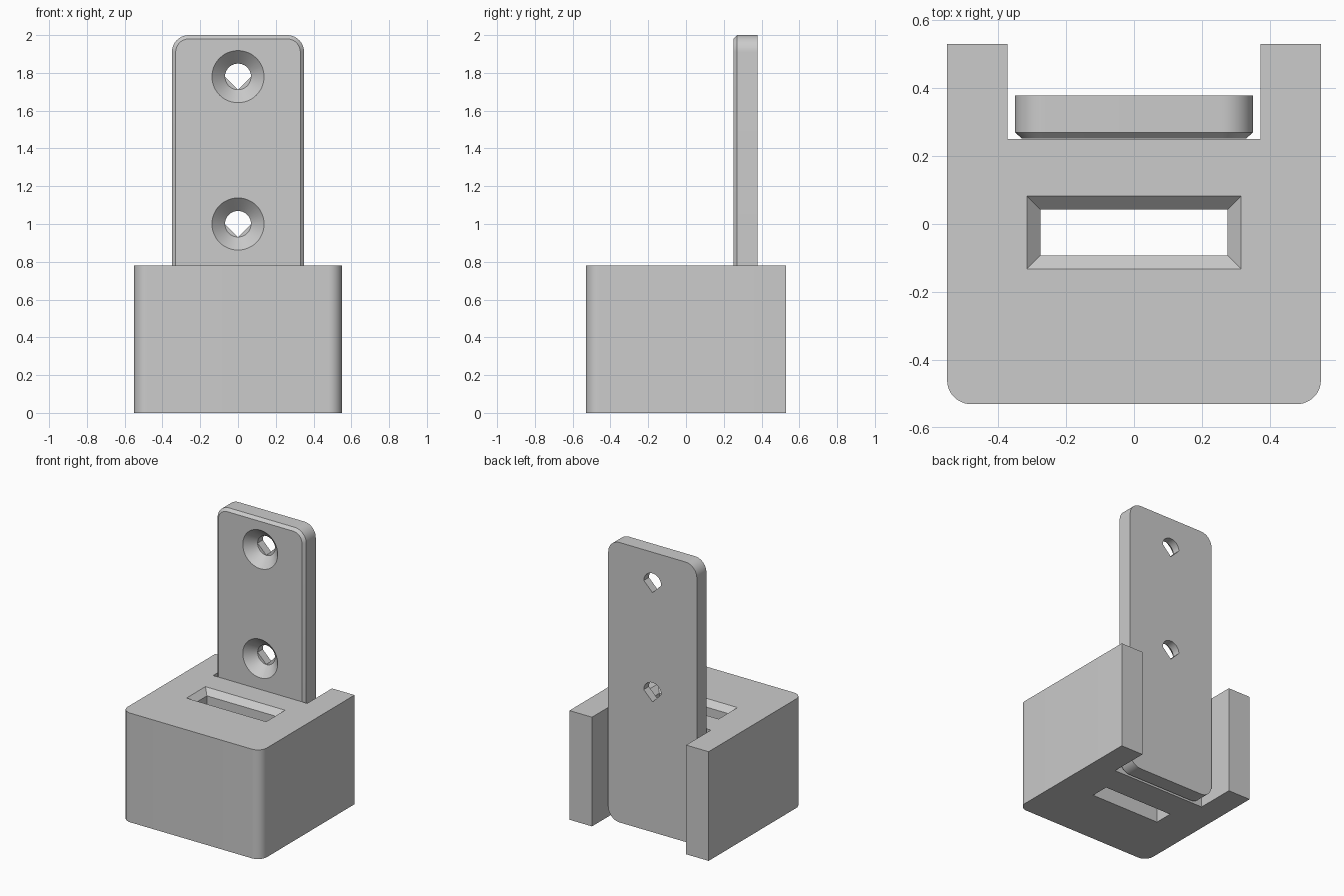
import bpy
import bmesh
from math import cos, sin, pi, radians

cube = bpy.data.objects.get("Cube")
if cube:
    bpy.data.objects.remove(cube, do_unlink=True)

grey = bpy.data.materials.new("light_grey")
grey.use_nodes = True
grey.diffuse_color = (0.6, 0.6, 0.6, 1)
grey.node_tree.nodes["Principled BSDF"].inputs["Base Color"].default_value = (0.6, 0.6, 0.6, 1)


def loft(name, rings):
    """Closed solid through matching rings of points, capped at both ends."""
    bm = bmesh.new()
    loops = [[bm.verts.new(p) for p in ring] for ring in rings]
    for a, b in zip(loops, loops[1:]):
        for i in range(len(a)):
            j = (i + 1) % len(a)
            bm.faces.new((a[i], a[j], b[j], b[i]))
    bm.faces.new(loops[0])
    bm.faces.new(loops[-1])
    bmesh.ops.recalc_face_normals(bm, faces=bm.faces)
    mesh = bpy.data.meshes.new(name)
    bm.to_mesh(mesh)
    bm.free()
    mesh.materials.append(grey)
    obj = bpy.data.objects.new(name, mesh)
    bpy.context.collection.objects.link(obj)
    return obj


def activate(obj):
    bpy.ops.object.select_all(action='DESELECT')
    obj.select_set(True)
    bpy.context.view_layer.objects.active = obj


def cut(obj, cutter):
    cutter.hide_render = True
    activate(obj)
    mod = obj.modifiers.new("cut", 'BOOLEAN')
    mod.operation = 'DIFFERENCE'
    mod.solver = 'EXACT'
    mod.object = cutter
    bpy.ops.object.modifier_apply(modifier=mod.name)
    bpy.data.objects.remove(cutter, do_unlink=True)


def arc(cx, cy, r, start, end, steps):
    return [(cx + r * cos(radians(start + (end - start) * i / steps)),
             cy + r * sin(radians(start + (end - start) * i / steps)))
            for i in range(steps + 1)]


def upright(points, y):
    return [(x, y, z) for x, z in points]


def flat(points, z):
    return [(x, y, z) for x, y in points]


def rect(x, y0, y1):
    return [(-x, y0), (x, y0), (x, y1), (-x, y1)]


# Block: rounded front corners, open channel at the back
W, D, H, R = 0.55, 0.53, 0.78, 0.07
outline = (arc(-W + R, -D + R, R, 180, 270, 12) + arc(W - R, -D + R, R, 270, 360, 12)
           + [(W, D), (0.372, D), (0.372, 0.25), (-0.372, 0.25), (-0.372, D), (-W, D)])
block = loft("holder_block", [flat(outline, 0), flat(outline, H)])

# Vertical slot with a chamfered mouth
inner = rect(0.275, -0.092, 0.042)
mouth = rect(0.325, -0.142, 0.092)
cut(block, loft("slot_cutter", [flat(inner, -0.1), flat(inner, H - 0.04), flat(mouth, H + 0.01)]))


# Mounting plate: rounded corners, chamfered front edge
def plate_outline(inset):
    r, x, top = 0.09 - inset, 0.26, 1.91
    pts = []
    for cx, cz, a in ((x, top, 0), (-x, top, 90), (-x, 0.09, 180), (x, 0.09, 270)):
        pts += arc(cx, cz, r, a, a + 90, 12)
    return pts


plate = loft("mounting_plate", [upright(plate_outline(0.02), 0.251),
                                upright(plate_outline(0), 0.27),
                                upright(plate_outline(0), 0.378)])

# Countersunk screw holes, each narrowing to a pointed-bottom bore
for z in (1.0, 1.78):
    bore = arc(0, z, 0.069, 0, 180, 24) + [(0, z - 0.069)]
    wide, narrow = (arc(0, z, r, 0, 360, 48)[:-1] for r in (0.148, 0.069))
    cut(plate, loft("countersink_cutter", [upright(wide, 0.241), upright(narrow, 0.32)]))
    cut(plate, loft("bore_cutter", [upright(bore, 0.30), upright(bore, 0.42)]))

for obj in (block, plate):
    activate(obj)
    bpy.ops.object.shade_smooth_by_angle(angle=radians(30))
